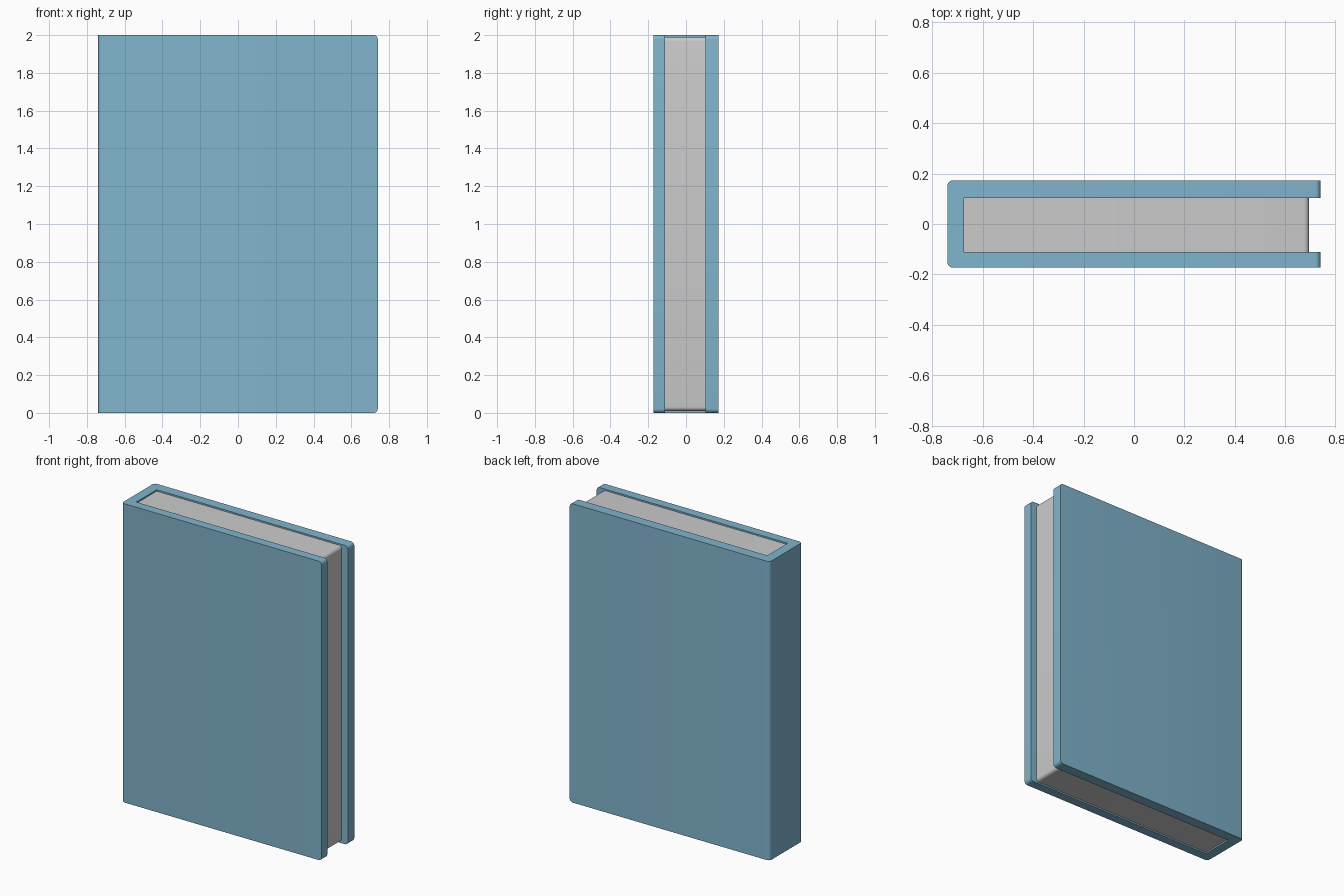
import bpy, bmesh
from mathutils import Vector

if "Cube" in bpy.data.objects:
    bpy.data.objects.remove(bpy.data.objects["Cube"])


def prism(name, outline, z0, z1, radius, is_rounded, colour=None):
    """Extrude an xy outline upward and round the edges picked by is_rounded(a, b)."""
    bm = bmesh.new()
    base = bm.faces.new([bm.verts.new((x, y, z0)) for x, y in outline])
    top = bmesh.ops.extrude_face_region(bm, geom=[base])["geom"]
    bmesh.ops.translate(bm, vec=Vector((0, 0, z1 - z0)),
                        verts=[v for v in top if isinstance(v, bmesh.types.BMVert)])
    bmesh.ops.recalc_face_normals(bm, faces=bm.faces)
    edges = [e for e in bm.edges if is_rounded(e.verts[0].co, e.verts[1].co)]
    bmesh.ops.bevel(bm, geom=edges, offset=radius, offset_type="OFFSET",
                    segments=5, profile=0.5, affect="EDGES")
    mesh = bpy.data.meshes.new(name)
    bm.to_mesh(mesh)
    bm.free()
    obj = bpy.data.objects.new(name, mesh)
    bpy.context.collection.objects.link(obj)
    if colour:
        mat = bpy.data.materials.new(name + "_colour")
        mat.diffuse_color = colour
        mat.use_nodes = True
        mat.node_tree.nodes["Principled BSDF"].inputs["Base Color"].default_value = mat.diffuse_color
        mesh.materials.append(mat)
    bpy.ops.object.select_all(action="DESELECT")
    obj.select_set(True)
    bpy.context.view_layer.objects.active = obj
    bpy.ops.object.shade_smooth_by_angle(angle=0.6)
    return obj


W, D, H = 0.74, 0.173, 2.0          # half width, half depth, height
SPINE, FRONT, BACK = -0.675, -0.112, 0.104   # inner faces of the cover


def fore_corner(a, b, x):
    """Edge running along y at the open side of the book."""
    return min(a.x, b.x) > x - 0.001 and abs(a.y - b.y) > 0.01 and abs(a.z - b.z) < 0.001


def cover_edge(a, b):
    spine = max(a.x, b.x) < -W + 0.001 and abs(a.z - b.z) > 0.01
    return spine or fore_corner(a, b, W)


# Cover: two boards joined by the spine
prism("cover",
      [(-W, -D), (W, -D), (W, FRONT), (SPINE, FRONT),
       (SPINE, BACK), (W, BACK), (W, D), (-W, D)],
      0, H, 0.022, cover_edge, (0.22, 0.46, 0.61, 1))

# Page block, set slightly inside the cover
PAGE_X = 0.695
prism("pages",
      [(SPINE, FRONT), (PAGE_X, FRONT), (PAGE_X, BACK), (SPINE, BACK)],
      0.01, H - 0.01, 0.022, lambda a, b: fore_corner(a, b, PAGE_X))
